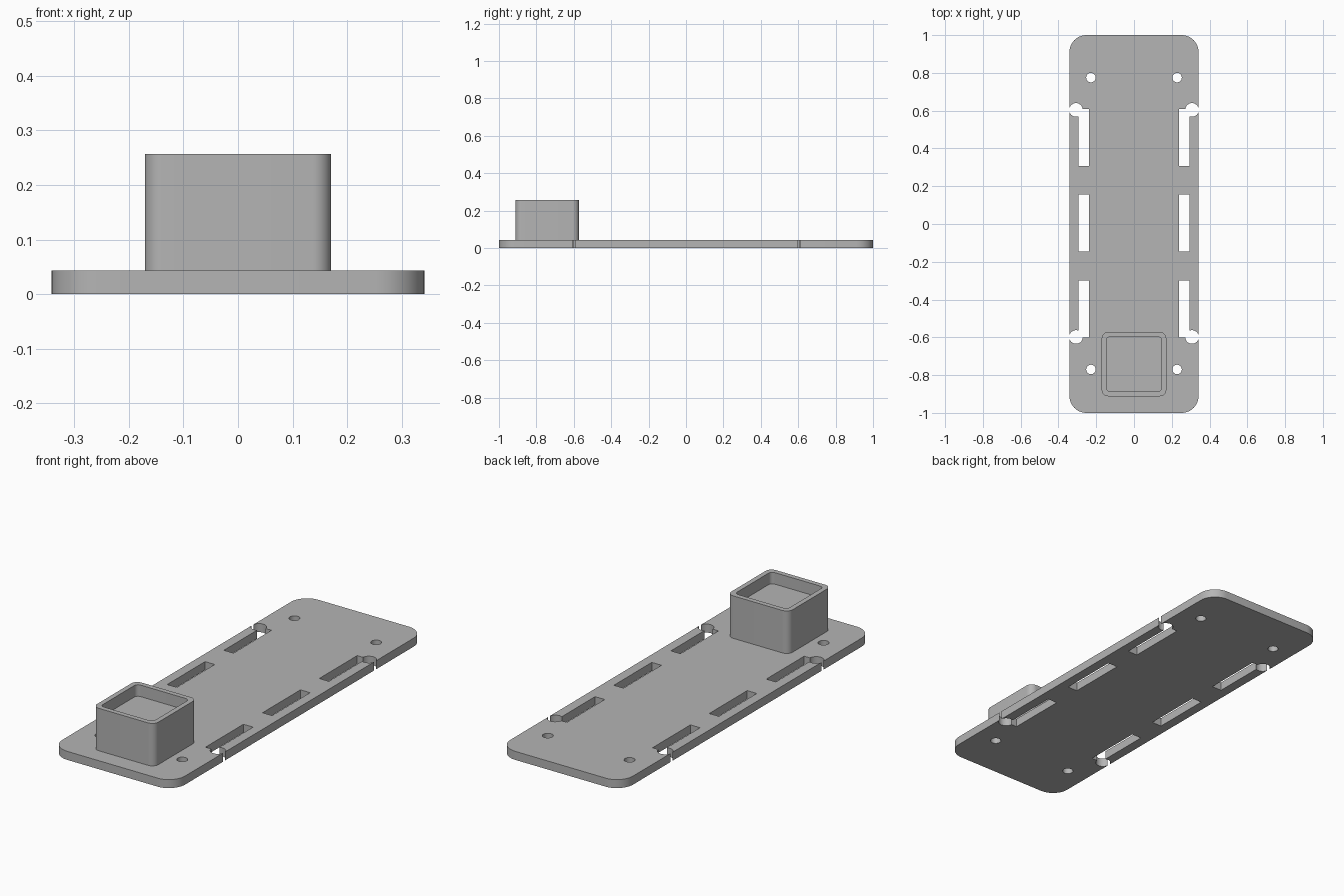
import bpy
import bmesh
from math import cos, sin, pi, radians

cube = bpy.data.objects.get("Cube")
if cube:
    bpy.data.objects.remove(cube, do_unlink=True)

grey = bpy.data.materials.new("light grey")
grey.use_nodes = True
grey.diffuse_color = (0.46, 0.46, 0.46, 1)
grey.node_tree.nodes["Principled BSDF"].inputs["Base Color"].default_value = grey.diffuse_color


def prism(name, outline, z0, z1):
    """Extrude a counter-clockwise outline from z0 to z1."""
    bm = bmesh.new()
    base = bm.faces.new([bm.verts.new((x, y, z0)) for x, y in outline])
    top = bmesh.ops.extrude_face_region(bm, geom=[base], use_keep_orig=True)["geom"]
    for v in top:
        if isinstance(v, bmesh.types.BMVert):
            v.co.z = z1
    bmesh.ops.recalc_face_normals(bm, faces=bm.faces)
    mesh = bpy.data.meshes.new(name)
    bm.to_mesh(mesh)
    bm.free()
    mesh.materials.append(grey)
    obj = bpy.data.objects.new(name, mesh)
    bpy.context.collection.objects.link(obj)
    return obj


def circle(cx, cy, r, n=40):
    return [(cx + r * cos(2 * pi * i / n), cy + r * sin(2 * pi * i / n)) for i in range(n)]


def rectangle(cx, cy, hx, hy, r=0, steps=10):
    """Rectangle with half sizes hx, hy and optional rounded corners."""
    points = []
    for k, (sx, sy) in enumerate([(1, 1), (-1, 1), (-1, -1), (1, -1)]):
        for i in range(steps + 1 if r else 1):
            a = pi / 2 * (k + i / steps)
            points.append((cx + sx * (hx - r) + r * cos(a), cy + sy * (hy - r) + r * sin(a)))
    return points


def cut(obj, outline, z0, z1):
    """Cut a prism out of obj and keep only the result."""
    cutter = prism("cutter", outline, z0, z1)
    cutter.hide_render = True
    mod = obj.modifiers.new("cut", 'BOOLEAN')
    mod.operation = 'DIFFERENCE'
    mod.solver = 'EXACT'
    mod.object = cutter
    graph = bpy.context.evaluated_depsgraph_get()
    result = bpy.data.meshes.new_from_object(obj.evaluated_get(graph))
    obj.modifiers.clear()
    obj.data = result
    bpy.data.objects.remove(cutter, do_unlink=True)


def smooth(obj):
    bpy.ops.object.select_all(action='DESELECT')
    obj.select_set(True)
    bpy.context.view_layer.objects.active = obj
    bpy.ops.object.shade_smooth_by_angle(angle=radians(30))


THICK = 0.043

# Base plate with rounded corners
plate = prism("base_plate", rectangle(0, 0, 0.342, 1, 0.09), 0, THICK)
for side in (-1, 1):
    # Strap slots
    for y in (0.457, 0.005, -0.449):
        cut(plate, rectangle(side * 0.266, y, 0.027, 0.151), -0.1, 0.1)
    # Round notches that break through the long edge
    for y in (0.604, -0.598):
        cut(plate, circle(side * 0.307, y, 0.036), -0.1, 0.1)
    # Screw holes
    for y in (0.775, -0.77):
        cut(plate, circle(side * 0.228, y, 0.025), -0.1, 0.1)
smooth(plate)

# Raised block with a shallow pocket in its top
block = prism("raised_block", rectangle(0, -0.742, 0.171, 0.17, 0.034), THICK, 0.257)
cut(block, rectangle(0, -0.742, 0.146, 0.145, 0.02), 0.199, 0.3)
smooth(block)
